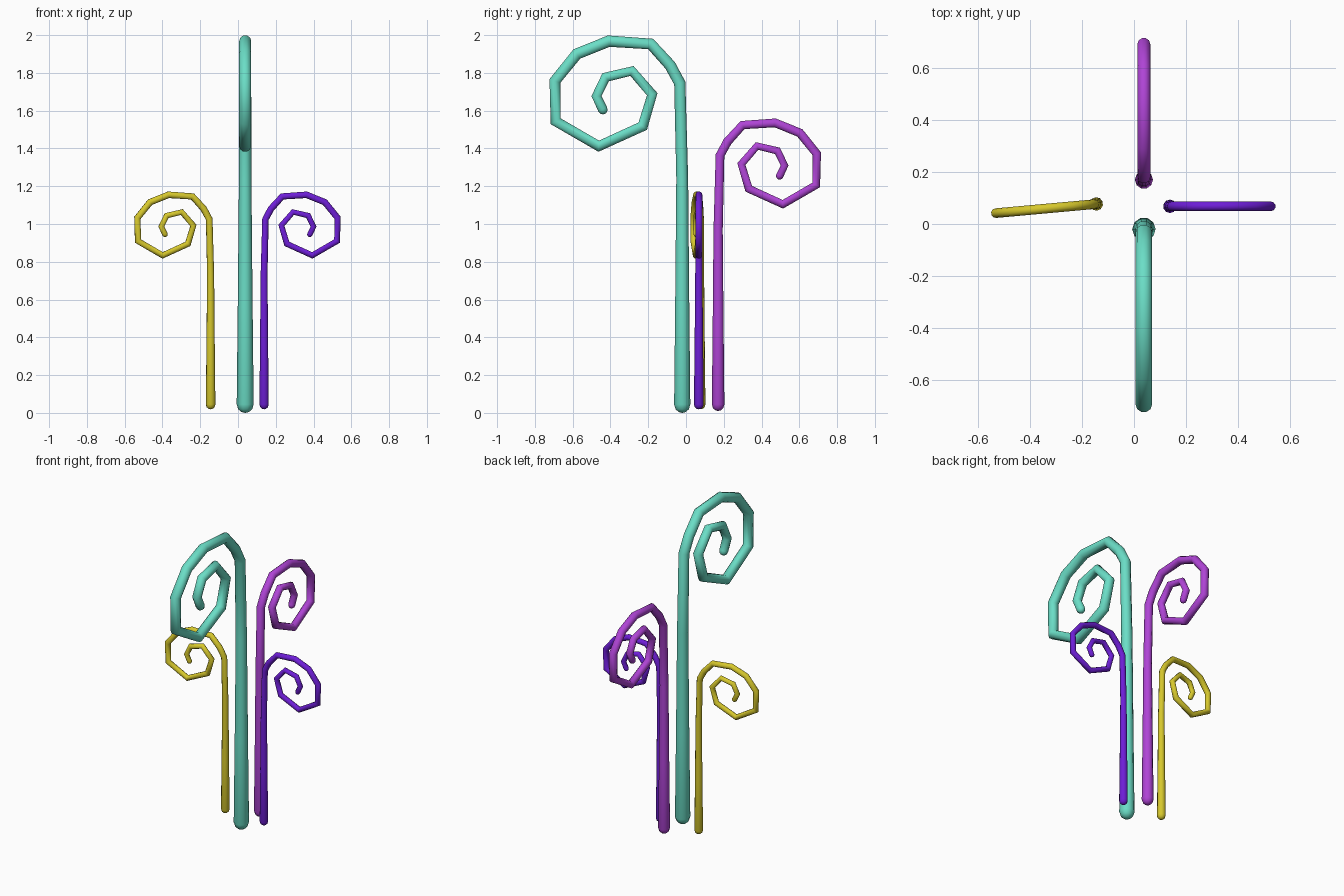
import bpy, bmesh, math
from mathutils import Vector

if "Cube" in bpy.data.objects:
    bpy.data.objects.remove(bpy.data.objects["Cube"])

SIDES = 10
# frond path: (outward distance, height above base centre, tube radius)
PATH = [(0, 0, .045), (0, .55, .039), (0, 1.195, .033), (.013, 1.701, .032),
        (.064, 1.795, .032), (.167, 1.908, .032), (.389, 1.923, .032),
        (.558, 1.855, .032), (.674, 1.712, .032), (.670, 1.499, .032),
        (.442, 1.367, .031), (.209, 1.473, .031), (.159, 1.642, .030),
        (.266, 1.765, .029), (.405, 1.732, .029), (.454, 1.632, .028),
        (.421, 1.562, .027)]


def frond(name, base, angle, scale, color):
    out = Vector((math.cos(angle), math.sin(angle), 0))
    side = Vector((-out.y, out.x, 0))
    up = Vector((0, 0, 1))
    pts = [Vector(base) + (out * d + up * h) * scale for d, h, r in PATH]
    radii = [r * scale for d, h, r in PATH]
    n = len(pts)

    # tangents bisect neighbouring segments
    tans = []
    for i in range(n):
        a = (pts[i] - pts[max(i - 1, 0)]).normalized()
        b = (pts[min(i + 1, n - 1)] - pts[i]).normalized()
        tans.append((a + b).normalized())

    # ring list with rounded caps at both ends
    rings = []
    for t in (65, 35):
        a = math.radians(t)
        rings.append((pts[0] - tans[0] * radii[0] * math.sin(a), tans[0], radii[0] * math.cos(a)))
    rings += list(zip(pts, tans, radii))
    for t in (35, 65):
        a = math.radians(t)
        rings.append((pts[-1] + tans[-1] * radii[-1] * math.sin(a), tans[-1], radii[-1] * math.cos(a)))

    bm = bmesh.new()
    loops = []
    for c, t, r in rings:
        nrm = side.cross(t)
        loops.append([bm.verts.new(c + (side * math.cos(k) + nrm * math.sin(k)) * r)
                      for k in (math.tau * j / SIDES for j in range(SIDES))])
    for a, b in zip(loops, loops[1:]):
        for j in range(SIDES):
            k = (j + 1) % SIDES
            bm.faces.new((a[j], a[k], b[k], b[j]))
    # end poles
    for loop, p in ((loops[0], pts[0] - tans[0] * radii[0]),
                    (loops[-1], pts[-1] + tans[-1] * radii[-1])):
        pole = bm.verts.new(p)
        for j in range(SIDES):
            bm.faces.new((loop[j], loop[(j + 1) % SIDES], pole))
    bmesh.ops.recalc_face_normals(bm, faces=bm.faces)
    for f in bm.faces:
        f.smooth = True

    me = bpy.data.meshes.new(name)
    bm.to_mesh(me)
    bm.free()
    mat = bpy.data.materials.new(name + "_colour")
    mat.diffuse_color = (*color, 1)
    mat.use_nodes = True
    mat.node_tree.nodes["Principled BSDF"].inputs["Base Color"].default_value = mat.diffuse_color
    me.materials.append(mat)
    bpy.context.collection.objects.link(bpy.data.objects.new(name, me))


# four curled fronds facing front, back, right and left
Z = .045
frond("front_frond", (.038, -.02, Z), math.radians(-90), 1.0, (.147, .73, .57))
frond("back_frond", (.038, .17, Z), math.radians(90), .775, (.43, .058, .67))
frond("right_frond", (.138, .068, Z), 0, .577, (.156, .013, .68))
frond("left_frond", (-.145, .077, Z), math.radians(185.2), .577, (.68, .58, .026))
